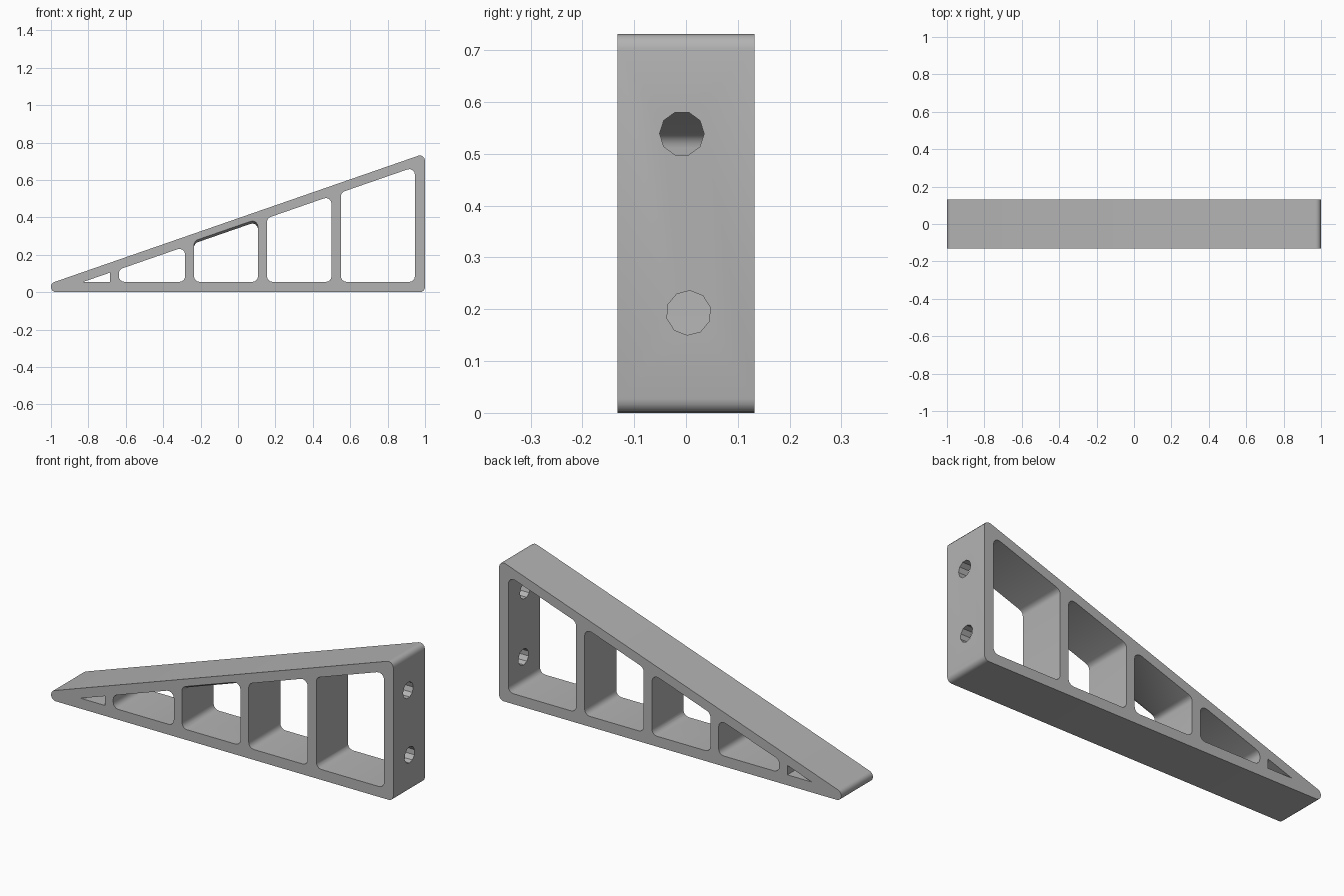
import bpy, bmesh, math
from mathutils import Vector, Matrix

if "Cube" in bpy.data.objects:
    bpy.data.objects.remove(bpy.data.objects["Cube"])

HALF_DEPTH = 0.132
SLOPE = 0.347
TOP = 0.395      # height of the sloping top at x = 0
CEILING = 0.342  # height of the window ceilings at x = 0
FLOOR = 0.055

grey = bpy.data.materials.new("grey")
grey.use_nodes = True
grey.diffuse_color = (0.45, 0.45, 0.45, 1)
grey.node_tree.nodes["Principled BSDF"].inputs["Base Color"].default_value = grey.diffuse_color


def fillet(corners, radius, steps=4):
    """Round the corners of a counter-clockwise outline."""
    if radius == 0:
        return [Vector(c) for c in corners]
    pts = [Vector(c) for c in corners]
    out = []
    for i, p in enumerate(pts):
        a = (pts[i - 1] - p).normalized()
        b = (pts[(i + 1) % len(pts)] - p).normalized()
        half = a.angle(b) / 2
        centre = p + (a + b).normalized() * radius / math.sin(half)
        start = p + a * radius / math.tan(half) - centre
        turn = math.pi - 2 * half
        for k in range(steps + 1):
            t = turn * k / steps
            c, s = math.cos(t), math.sin(t)
            out.append(centre + Vector((c * start.x - s * start.y, s * start.x + c * start.y)))
    return out


def prism(name, front, back, y0, y1):
    """Join a front outline to a matching back outline."""
    bm = bmesh.new()
    f = [bm.verts.new((p.x, y0, p.y)) for p in front]
    b = [bm.verts.new((p.x, y1, p.y)) for p in back]
    bm.faces.new(f)
    bm.faces.new(b[::-1])
    for i in range(len(f)):
        j = (i + 1) % len(f)
        bm.faces.new((f[i], b[i], b[j], f[j]))
    bmesh.ops.recalc_face_normals(bm, faces=bm.faces)
    return finish(name, bm)


def finish(name, bm):
    mesh = bpy.data.meshes.new(name)
    bm.to_mesh(mesh)
    bm.free()
    mesh.materials.append(grey)
    obj = bpy.data.objects.new(name, mesh)
    bpy.context.collection.objects.link(obj)
    return obj


def cut(body, cutter):
    mod = body.modifiers.new("cut", 'BOOLEAN')
    mod.operation = 'DIFFERENCE'
    mod.solver = 'EXACT'
    mod.object = cutter
    bpy.context.view_layer.objects.active = body
    bpy.ops.object.modifier_apply(modifier=mod.name)
    bpy.data.objects.remove(cutter)


# Wedge body with rounded corners
outline = fillet([(-1, 0), (1, 0), (1, TOP + SLOPE), (-1, TOP - SLOPE)], 0.027)
bracket = prism("wedge_bracket", outline, outline, -HALF_DEPTH, HALF_DEPTH)


def window(x0, x1):
    return [(x0, FLOOR), (x1, FLOOR), (x1, CEILING + SLOPE * x1), (x0, CEILING + SLOPE * x0)]


# Sharp triangular window near the tip, then four rounded windows
tip = fillet([(-0.827, FLOOR), (-0.685, FLOOR), (-0.685, CEILING - SLOPE * 0.685)], 0)
cut(bracket, prism("tip_cutter", tip, tip, -0.3, 0.3))
for x0, x1 in [(-0.637, -0.283), (-0.235, 0.107), (0.155, 0.5), (0.55, 0.946)]:
    shape = fillet(window(x0, x1), 0.03)
    cut(bracket, prism("window_cutter", shape, shape, -0.3, 0.3))

# Small bevel on the front upper edge of the middle window
shape = fillet(window(-0.235, 0.107), 0.03)
raised = [p + Vector((0, 0.014 if p.y > 0.2 else 0)) for p in shape]
cut(bracket, prism("lip_cutter", raised, shape, -HALF_DEPTH - 0.001, -HALF_DEPTH + 0.025))

# Two bolt holes through the tall end wall
for y, z, spin in [(-0.008, 0.539, 0), (0.005, 0.193, 0.25)]:
    bm = bmesh.new()
    bmesh.ops.create_cone(bm, cap_ends=True, segments=10, radius1=0.043, radius2=0.043, depth=0.2,
                          matrix=Matrix.Translation((0.98, y, z)) @ Matrix.Rotation(math.pi / 2, 4, 'Y')
                          @ Matrix.Rotation(spin, 4, 'Z'))
    cut(bracket, finish("bolt_cutter", bm))

# Smooth the rounded corners, keep the edges crisp
bpy.ops.object.select_all(action='DESELECT')
bracket.select_set(True)
bpy.context.view_layer.objects.active = bracket
bpy.ops.object.shade_smooth_by_angle(angle=math.radians(30))
